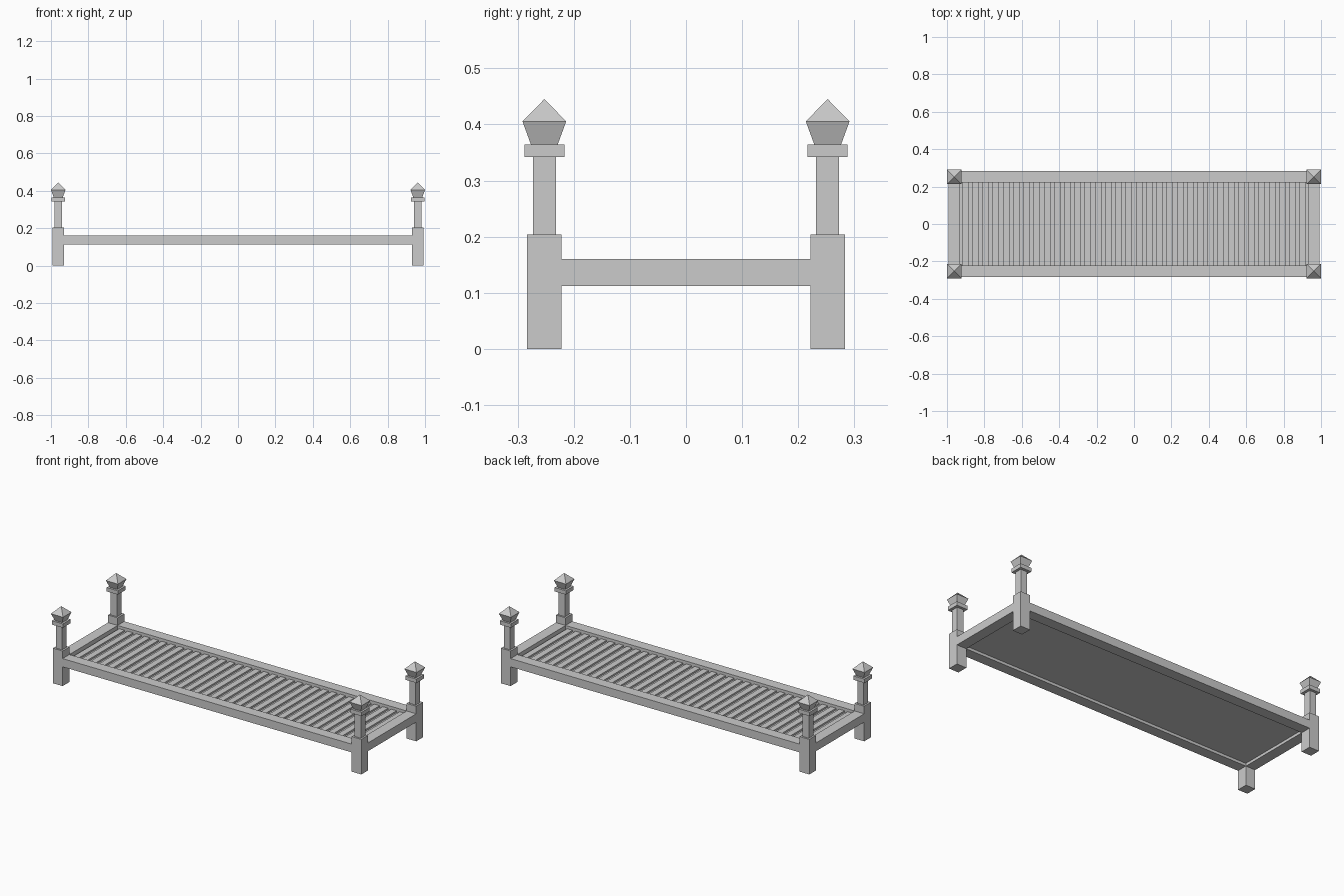
import bpy, bmesh

if "Cube" in bpy.data.objects:
    bpy.data.objects.remove(bpy.data.objects["Cube"])

PX, PY = 0.961, 0.2525   # post centres
HALF = 0.031             # half width of legs and rails


def finish(name, bm):
    bmesh.ops.recalc_face_normals(bm, faces=bm.faces[:])
    me = bpy.data.meshes.new(name)
    bm.to_mesh(me)
    bm.free()
    ob = bpy.data.objects.new(name, me)
    bpy.context.collection.objects.link(ob)
    return ob


def add_box(bm, x0, x1, y0, y1, z0, z1):
    v = [bm.verts.new((x, y, z)) for z in (z0, z1)
         for x, y in ((x0, y0), (x1, y0), (x1, y1), (x0, y1))]
    bm.faces.new(v[3::-1])
    bm.faces.new(v[4:])
    for i in range(4):
        j = (i + 1) % 4
        bm.faces.new((v[i], v[j], v[j + 4], v[i + 4]))


def box(name, *dims):
    bm = bmesh.new()
    add_box(bm, *dims)
    return finish(name, bm)


def square_post(name, cx, cy, profile, apex):
    """Square rings (half width, z) stacked upward and closed by a pyramid tip."""
    bm = bmesh.new()
    rings = [[bm.verts.new((cx + sx * h, cy + sy * h, z))
              for sx, sy in ((-1, -1), (1, -1), (1, 1), (-1, 1))]
             for h, z in profile]
    bm.faces.new(rings[0][::-1])
    for a, b in zip(rings, rings[1:]):
        for i in range(4):
            j = (i + 1) % 4
            bm.faces.new((a[i], a[j], b[j], b[i]))
    tip = bm.verts.new((cx, cy, apex))
    for i in range(4):
        bm.faces.new((rings[-1][i], rings[-1][(i + 1) % 4], tip))
    return finish(name, bm)


# Corner posts: leg, slim shaft, collar, flared finial
profile = [(HALF, 0), (HALF, 0.204), (0.0205, 0.204), (0.0205, 0.342),
           (0.0357, 0.342), (0.0357, 0.3645), (0.024, 0.3645), (0.039, 0.4055)]
for sx, nx in ((-1, "left"), (1, "right")):
    for sy, ny in ((-1, "front"), (1, "back")):
        square_post(f"{ny}_{nx}_post", sx * PX, sy * PY, profile, 0.445)

# Frame rails flush with the legs
IX, IY = PX - HALF, PY - HALF
for s, n in ((-1, "front"), (1, "back")):
    box(f"{n}_rail", -IX, IX, s * PY - HALF, s * PY + HALF, 0.112, 0.16)
for s, n in ((-1, "left"), (1, "right")):
    box(f"{n}_end_rail", s * PX - HALF, s * PX + HALF, -IY, IY, 0.112, 0.16)

# Recessed bed base
box("bed_base", -IX, IX, -IY, IY, 0.128, 0.134)

# Crosswise slats on the base
COUNT = 34
pitch = 2 * IX / COUNT
bm = bmesh.new()
for i in range(COUNT):
    x = -IX + (i + 0.5) * pitch
    add_box(bm, x - pitch * 0.32, x + pitch * 0.32, -IY, IY, 0.134, 0.144)
finish("bed_slats", bm)
